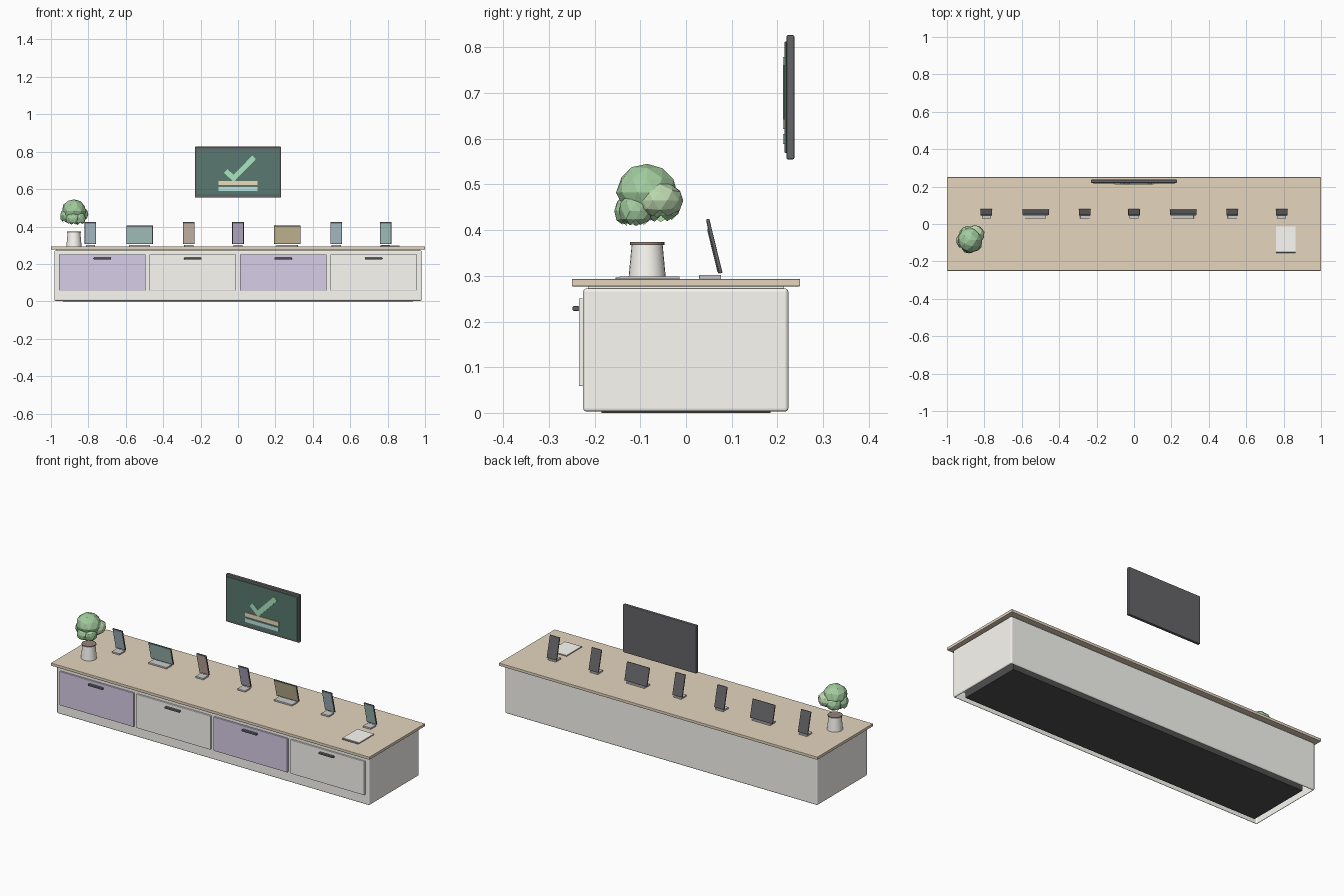
import bpy, bmesh, math, random
from mathutils import Matrix, Vector

if "Cube" in bpy.data.objects:
    bpy.data.objects.remove(bpy.data.objects["Cube"])

random.seed(4)
mats = {}


def paint(ob, rgb):
    if rgb not in mats:
        m = bpy.data.materials.new("colour_%d" % len(mats))
        m.diffuse_color = (*rgb, 1)
        m.use_nodes = True
        m.node_tree.nodes["Principled BSDF"].inputs["Base Color"].default_value = m.diffuse_color
        mats[rgb] = m
    ob.data.materials.append(mats[rgb])


def finish(bm, name, rgb, loc, rot=(0, 0, 0)):
    me = bpy.data.meshes.new(name)
    bm.to_mesh(me)
    bm.free()
    ob = bpy.data.objects.new(name, me)
    bpy.context.collection.objects.link(ob)
    ob.location = loc
    ob.rotation_euler = rot
    paint(ob, rgb)
    return ob


def box(name, loc, size, rgb, bevel=0, rot=(0, 0, 0), segments=2, open_base=False):
    bm = bmesh.new()
    bmesh.ops.create_cube(bm, size=1, matrix=Matrix.Diagonal((*size, 1)))
    if bevel:
        bmesh.ops.bevel(bm, geom=bm.edges[:], offset=bevel, segments=segments,
                        profile=0.5, affect='EDGES')
    if open_base:
        base = min(bm.faces, key=lambda f: f.calc_center_median().z)
        bmesh.ops.delete(bm, geom=[base], context='FACES')
    return finish(bm, name, rgb, loc, rot)


def cone(name, loc, r1, r2, h, rgb, sides=24):
    bm = bmesh.new()
    bmesh.ops.create_cone(bm, cap_ends=True, segments=sides, radius1=r1, radius2=r2, depth=h)
    ob = finish(bm, name, rgb, loc)
    for p in ob.data.polygons:
        p.use_smooth = abs(p.normal.z) < 0.9
    return ob


def leaf_blob(name, loc, r, rz, rgb):
    # uneven faceted ball with its underside left open and jagged
    bm = bmesh.new()
    bmesh.ops.create_icosphere(bm, subdivisions=2, radius=1)
    low = [f for f in bm.faces if f.calc_center_median().z < -0.72]
    bmesh.ops.delete(bm, geom=low, context='FACES')
    for v in bm.verts:
        v.co = Vector((v.co.x * r, v.co.y * r, v.co.z * rz)) * random.uniform(0.95, 1.05)
    return finish(bm, name, rgb, loc)


DARK = (0.13, 0.13, 0.14)
WOOD = (0.78, 0.66, 0.51)
WHITE = (0.96, 0.95, 0.9)
LILAC = (0.68, 0.61, 0.8)

# counter body, open underneath around the plinth
box("plinth", (0, 0, 0.031), (1.87, 0.37, 0.062), (0.08, 0.08, 0.08), 0.001)
box("cabinet", (0, -0.0005, 0.1377), (1.964, 0.449, 0.2694), WHITE, 0.007,
    segments=3, open_base=True)
# slim packer hidden between cabinet and top
box("top_packer", (0, 0, 0.2745), (1.94, 0.43, 0.006), WHITE)
box("countertop", (0, 0, 0.285), (2.0, 0.5, 0.016), WOOD, 0.002)

# drawers with handles
for i in range(4):
    x = (i - 1.5) * 0.4835
    box("drawer_front_%d" % i, (x, -0.229, 0.1545), (0.464, 0.011, 0.192),
        LILAC if i % 2 == 0 else WHITE, 0.002)
    box("drawer_handle_%d" % i, (x, -0.241, 0.2285), (0.092, 0.014, 0.01), DARK, 0.002)

# wall screen
box("screen_frame", (0, 0.2285, 0.691), (0.46, 0.017, 0.272), DARK, 0.003)
box("screen_panel", (0, 0.219, 0.691), (0.44, 0.006, 0.244), (0.1, 0.19, 0.16), 0.001)


def stroke(name, a, b):
    dx, dz = b[0] - a[0], b[1] - a[1]
    box(name, ((a[0] + b[0]) / 2, 0.2145, (a[1] + b[1]) / 2),
        (math.hypot(dx, dz), 0.004, 0.027), (0.4, 0.8, 0.53),
        rot=(0, -math.atan2(dz, dx), 0))


stroke("tick_short", (-0.066, 0.697), (-0.015, 0.65))
stroke("tick_long", (-0.028, 0.653), (0.086, 0.77))
box("screen_bar_upper", (0, 0.2145, 0.632), (0.21, 0.004, 0.022), (0.85, 0.72, 0.48))
box("screen_bar_lower", (0, 0.2145, 0.6), (0.21, 0.004, 0.022), (0.5, 0.78, 0.76))

# display devices on stands, tipped toward the front
BLUE, TEAL = (0.48, 0.62, 0.71), (0.45, 0.65, 0.61)
colours = [BLUE, TEAL, (0.7, 0.55, 0.46), (0.55, 0.49, 0.65), (0.66, 0.58, 0.36), BLUE, TEAL]
TILT = 0.24
for i, rgb in enumerate(colours):
    x = (i - 3) * 0.263
    wide = i in (1, 4)
    w, h = (0.142, 0.101) if wide else (0.062, 0.122)
    pos = Vector((x, 0.062, 0.306 + h * math.cos(TILT) / 2))
    box("device_body_%d" % i, pos, (w, 0.007, h), DARK, 0.0015, (TILT, 0, 0))
    face = pos + Matrix.Rotation(TILT, 3, 'X') @ Vector((0, -0.0037, 0))
    box("device_display_%d" % i, face, (w - 0.007, 0.0016, h - 0.007), rgb, 0, (TILT, 0, 0))
    box("device_stand_%d" % i, (x, 0.053, 0.2975), (w * 0.8, 0.048, 0.009),
        (0.62, 0.62, 0.62), 0.0015)

# notepad
box("notepad_cover", (0.812, -0.084, 0.2945), (0.104, 0.14, 0.004), (0.3, 0.28, 0.28), 0.001)
box("notepad_paper", (0.812, -0.08, 0.2975), (0.104, 0.132, 0.003), (0.98, 0.97, 0.93))

# potted plant
px, py = -0.877, -0.085
cone("plant_pot", (px, py, 0.33), 0.041, 0.034, 0.074, WHITE)
cone("pot_rim", (px, py, 0.371), 0.038, 0.038, 0.006, (0.3, 0.23, 0.19))
blobs = [(0, 0, 0.482, 0.066, 0.063), (0.027, 0.028, 0.465, 0.052, 0.041),
         (0.027, -0.026, 0.442, 0.037, 0.037), (-0.006, -0.036, 0.442, 0.037, 0.037),
         (-0.033, -0.004, 0.458, 0.042, 0.042), (-0.014, 0.03, 0.455, 0.045, 0.042)]
for i, (dx, dy, z, r, rz) in enumerate(blobs):
    leaf_blob("foliage_%d" % i, (px + dx, py + dy, z), r, rz,
              (0.5, 0.68, 0.42) if i == 1 else (0.36, 0.6, 0.34))
